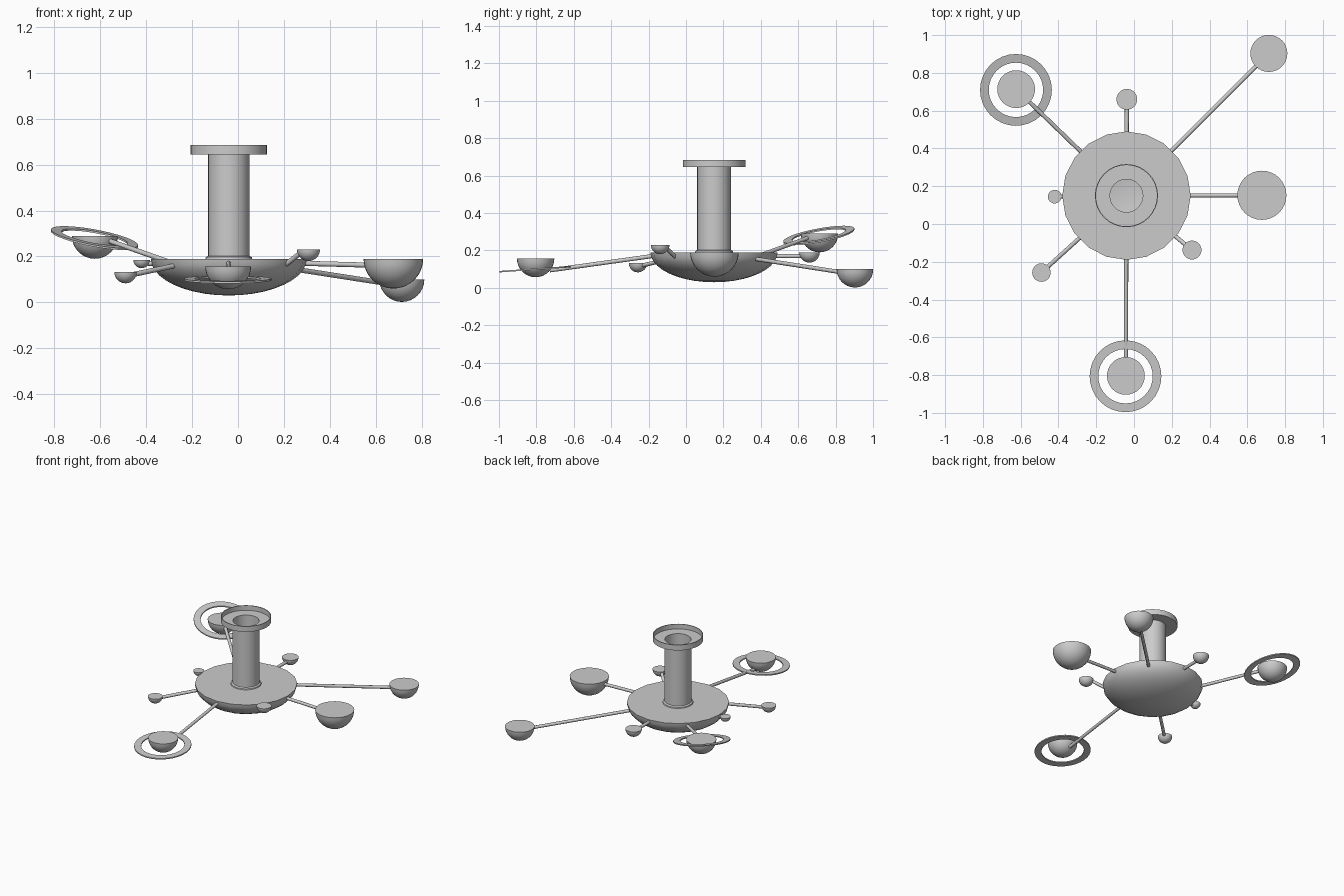
import bpy, math
from mathutils import Vector

if "Cube" in bpy.data.objects:
    bpy.data.objects.remove(bpy.data.objects["Cube"])

CX, CY = -0.04, 0.15   # axis of the lamp body


def lathe(name, profile, sides, loc, closed=False, slope=(0, 0)):
    """Revolve (radius, z) points around z; slope tilts the result along x / y."""
    verts, faces, rows = [], [], []
    for r, z in profile:
        n = 1 if r < 1e-6 else sides
        rows.append([len(verts) + i for i in range(n)])
        for i in range(n):
            a = math.tau * i / sides
            x, y = r * math.cos(a), r * math.sin(a)
            verts.append((x, y, z + slope[0] * x + slope[1] * y))
    pairs = list(zip(rows, rows[1:])) + ([(rows[-1], rows[0])] if closed else [])
    for a, b in pairs:
        for i in range(sides):
            j = (i + 1) % sides
            if len(a) == 1:
                faces.append((a[0], b[j], b[i]))
            elif len(b) == 1:
                faces.append((a[i], a[j], b[0]))
            else:
                faces.append((a[i], a[j], b[j], b[i]))
    me = bpy.data.meshes.new(name)
    me.from_pydata(verts, [], faces)
    ob = bpy.data.objects.new(name, me)
    ob.location = loc
    bpy.context.collection.objects.link(ob)
    smooth(ob)
    return ob


def smooth(ob):
    bpy.ops.object.select_all(action='DESELECT')
    ob.select_set(True)
    bpy.context.view_layer.objects.active = ob
    bpy.ops.object.shade_smooth_by_angle(angle=math.radians(35))


def bowl_profile(r, depth, steps):
    """Quarter ellipse from the bottom pole up to the rim at z = 0."""
    return [(r * math.sin(t), -depth * math.cos(t))
            for t in (math.pi / 2 * i / steps for i in range(steps + 1))]


def arm(name, p, q, r=0.011):
    p, q = Vector(p), Vector(q)
    d = q - p
    bpy.ops.mesh.primitive_cylinder_add(vertices=12, radius=r, depth=d.length,
                                        location=(p + q) / 2)
    ob = bpy.context.object
    ob.name = name
    ob.rotation_euler = d.to_track_quat('Z', 'Y').to_euler()
    smooth(ob)


# Central body: shallow bowl with a flat top, open in the middle
lathe("center_bowl", bowl_profile(0.34, 0.16, 10) + [(0.092, 0)], 20, (CX, CY, 0.19))

# Hollow stem with a small foot collar and an open ceiling cup
lathe("stem_and_ceiling_cup",
      [(0.102, 0.19), (0.1, 0.197), (0.09, 0.203), (0.09, 0.645), (0.167, 0.645),
       (0.167, 0.685), (0.162, 0.685), (0.162, 0.65), (0.087, 0.65), (0.087, 0.19)],
      32, (CX, CY, 0))

# Half-sphere shades on arms: x, y, top z, radius, arm z at bowl, arm z at shade
shades = {
    "back_left":   (-0.624, 0.714, 0.29, 0.100, 0.168, 0.265),
    "back_right":  (0.714, 0.903, 0.10, 0.098, 0.153, 0.083),
    "right":       (0.677, 0.152, 0.19, 0.130, 0.170, 0.163),
    "back":        (-0.038, 0.660, 0.19, 0.055, 0.170, 0.170),
    "left":        (-0.420, 0.145, 0.185, 0.036, 0.170, 0.170),
    "front_left":  (-0.490, -0.257, 0.132, 0.049, 0.158, 0.122),
    "front_right": (0.307, -0.138, 0.23, 0.050, 0.170, 0.212),
    "front":       (-0.043, -0.804, 0.157, 0.100, 0.170, 0.097),
}
for label, (x, y, top, r, z0, z1) in shades.items():
    lathe(label + "_shade", bowl_profile(r, r, 8) + [(0, 0)], 32, (x, y, top))
    out = Vector((x - CX, y - CY, 0))
    dist = out.length
    out.normalize()
    slope = (z1 - z0) / max(dist - r - 0.33, 0.05)
    base = Vector((CX, CY, z0))
    ends = [base + out * d + Vector((0, 0, slope * (d - 0.33)))
            for d in (0.28, dist - 0.75 * r)]
    arm(label + "_arm", *ends)

# Thin tilted rings around two of the shades
ring = [(0.144, -0.004), (0.19, -0.004), (0.19, 0.004), (0.144, 0.004)]
lathe("back_left_ring", ring, 32, (-0.625, 0.71, 0.28), True, (-0.18, 0.18))
lathe("front_ring", ring, 32, (-0.045, -0.806, 0.1), True, (0, 0.07))
